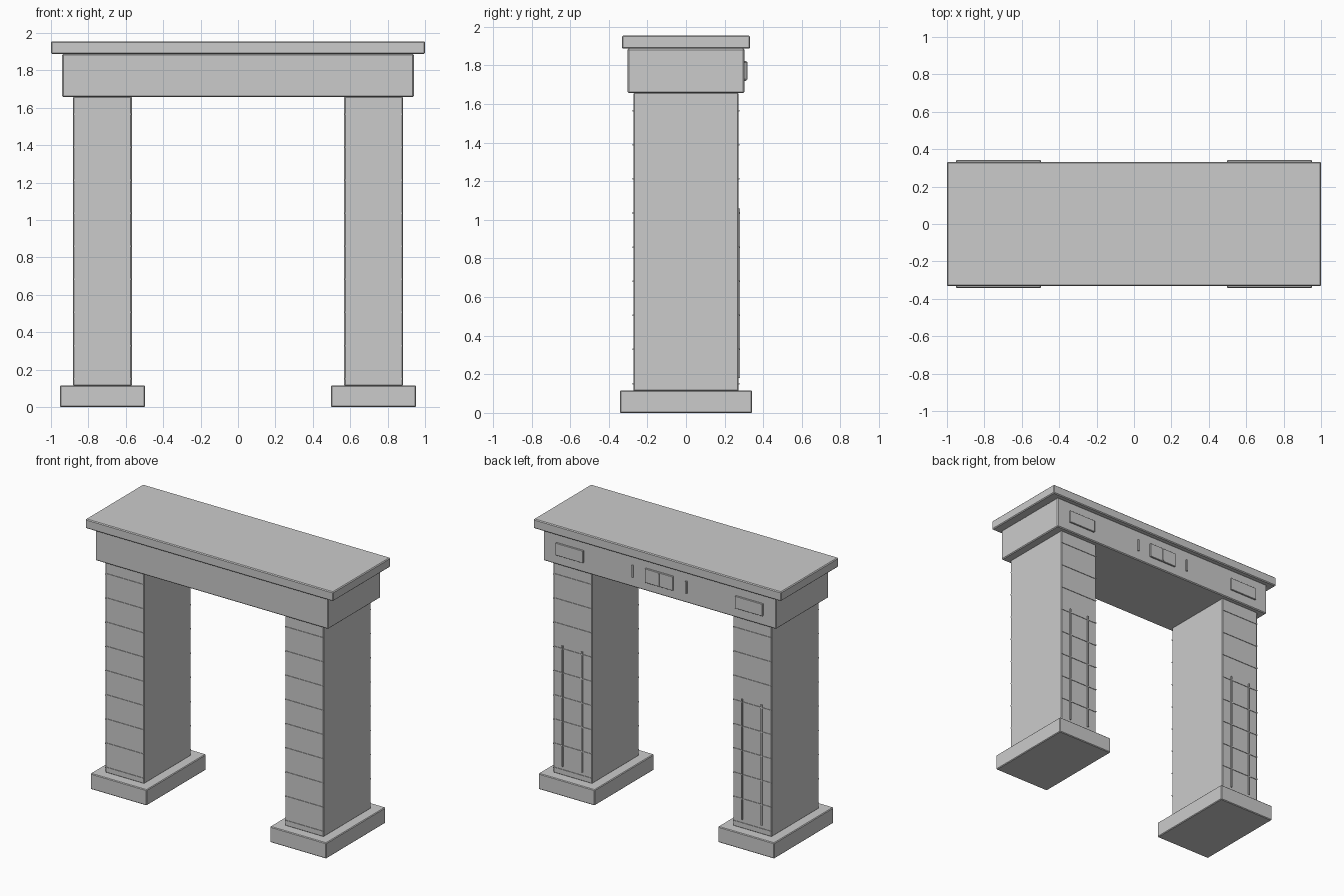
import bpy

if "Cube" in bpy.data.objects:
    bpy.data.objects.remove(bpy.data.objects["Cube"])


def box(name, x, y, z, bevel=0.0):
    """Box from (min, max) ranges, with an optional small edge bevel."""
    bpy.ops.mesh.primitive_cube_add(
        size=1, location=[(a + b) / 2 for a, b in (x, y, z)])
    ob = bpy.context.object
    ob.name = name
    ob.scale = [b - a for a, b in (x, y, z)]
    bpy.ops.object.transform_apply(location=False, rotation=False, scale=True)
    if bevel:
        mod = ob.modifiers.new("edge_bevel", 'BEVEL')
        mod.width = bevel
        mod.segments = 1
    return ob


def centred(c, width):
    return (c - width / 2, c + width / 2)


# Lintel and cap slab
box("lintel", (-0.94, 0.94), (-0.302, 0.302), (1.657, 1.887), 0.006)
box("cap_slab", (-1.0, 1.0), (-0.332, 0.332), (1.887, 1.955), 0.006)

for side, s in (("left", -1), ("right", 1)):
    cx = s * 0.725
    # Foot block and pillar
    box(f"{side}_base", centred(cx, 0.455), (-0.343, 0.343), (0, 0.115), 0.005)
    box(f"{side}_pillar", centred(cx, 0.314), (-0.272, 0.272), (0.112, 1.66), 0.006)
    # Thin masonry course lines on the front and back faces
    for i in range(9):
        z = 0.152 + i * 0.1767
        for face, f in (("front", -1), ("back", 1)):
            box(f"{side}_{face}_course_{i + 1}", centred(cx, 0.308),
                centred(f * 0.272, 0.008), centred(z, 0.008))
    # Vertical strips on the back face
    for i, d in enumerate((-0.079, 0.079)):
        box(f"{side}_back_strip_{i + 1}", centred(cx + d, 0.01),
            (0.268, 0.281), (0.18, 1.06))
    # End plaque and slim bar on the back of the lintel
    box(f"{side}_plaque", centred(cx, 0.222), (0.298, 0.313), centred(1.772, 0.09), 0.002)
    box(f"{side}_lintel_bar", centred(s * 0.217, 0.012), (0.298, 0.311), centred(1.772, 0.088))

# Centre plaque with raised divider
box("centre_plaque", centred(0, 0.225), (0.298, 0.314), centred(1.772, 0.103), 0.002)
box("centre_divider", centred(0, 0.01), (0.31, 0.319), centred(1.772, 0.09))
